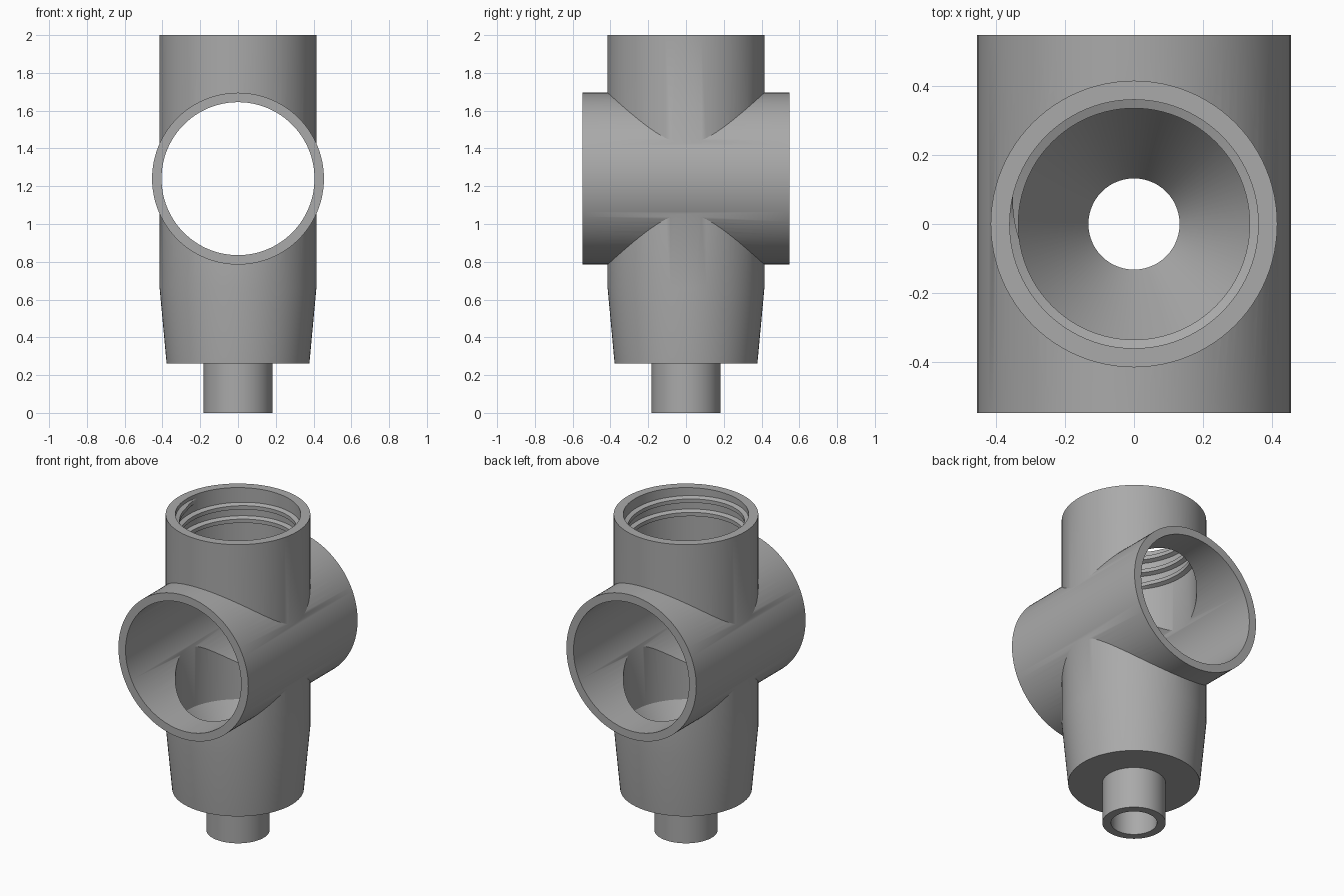
import bpy, bmesh, math
from mathutils import Matrix

if "Cube" in bpy.data.objects:
    bpy.data.objects.remove(bpy.data.objects["Cube"])

SIDES = 96
AXIS_Z = 1.24          # height of the cross pipe
BORE_R = 0.36          # radius of the upright bore

grey = bpy.data.materials.new("plain grey")
grey.use_nodes = True
colour = (0.4, 0.4, 0.4, 1)
grey.diffuse_color = colour
grey.node_tree.nodes["Principled BSDF"].inputs["Base Color"].default_value = colour


def finish(name, bm):
    bmesh.ops.recalc_face_normals(bm, faces=bm.faces)
    mesh = bpy.data.meshes.new(name)
    bm.to_mesh(mesh)
    bm.free()
    mesh.materials.append(grey)
    obj = bpy.data.objects.new(name, mesh)
    bpy.context.collection.objects.link(obj)
    return obj


def skin(bm, rings, closed_section=True):
    """Bridge neighbouring rings of vertices and cap both ends."""
    for a, b in zip(rings, rings[1:]):
        for i in range(len(a)):
            j = (i + 1) % len(a)
            bm.faces.new((a[i], a[j], b[j], b[i]))
    bm.faces.new(rings[0])
    bm.faces.new(rings[-1])


def lathe(name, profile):
    """Closed solid turned about z from (radius, height) points."""
    bm = bmesh.new()
    angles = [2 * math.pi * i / SIDES for i in range(SIDES)]
    skin(bm, [[bm.verts.new((r * math.cos(a), r * math.sin(a), z)) for a in angles]
              for r, z in profile])
    return finish(name, bm)


def cross_cylinder(name, radius, half_length):
    obj = lathe(name, [(radius, -half_length), (radius, half_length)])
    obj.data.transform(Matrix.Translation((0, 0, AXIS_Z)) @ Matrix.Rotation(math.pi / 2, 4, "X"))
    return obj


def combine(target, other, operation):
    mod = target.modifiers.new(operation.lower(), "BOOLEAN")
    mod.operation, mod.solver, mod.object = operation, "EXACT", other
    bpy.context.view_layer.objects.active = target
    bpy.ops.object.modifier_apply(modifier=mod.name)
    bpy.data.objects.remove(other)


def smooth(obj):
    bpy.ops.object.select_all(action="DESELECT")
    obj.select_set(True)
    bpy.context.view_layer.objects.active = obj
    bpy.ops.object.shade_smooth_by_angle(angle=math.radians(30))


# Upright body with its tapered foot and narrow spout, joined to the cross pipe
body = lathe("pipe_body", [(0.182, 0), (0.182, 0.262), (0.378, 0.262), (0.415, 0.66), (0.415, 2)])
combine(body, cross_cylinder("cross_pipe", 0.455, 0.547), "UNION")

# Hollow: spout hole, funnel and upright bore, then the cross bore
bore = lathe("bore", [(0.132, -0.1), (0.132, 0.3), (BORE_R, 0.66), (BORE_R, 2.1)])
combine(body, bore, "DIFFERENCE")
combine(body, cross_cylinder("cross_bore", 0.405, 0.7), "DIFFERENCE")
smooth(body)

# Screw thread inside the mouth: a ridge swept down a helix, fading at both ends
TURNS, PITCH, TOP = 2.2, 0.085, 1.96
steps = int(TURNS * SIDES)
bm = bmesh.new()
rings = []
for k in range(steps + 1):
    a = math.radians(165) + 2 * math.pi * k / SIDES
    z = TOP - PITCH * k / SIDES
    fade = min(1, k / 6, (steps - k) / 6)
    inner = BORE_R + 0.002 - 0.027 * fade
    section = [(BORE_R + 0.005, 0.024), (inner, 0.012), (inner, -0.012), (BORE_R + 0.005, -0.024)]
    rings.append([bm.verts.new((r * math.cos(a), r * math.sin(a), z + h)) for r, h in section])
skin(bm, rings)
smooth(finish("inner_thread", bm))
